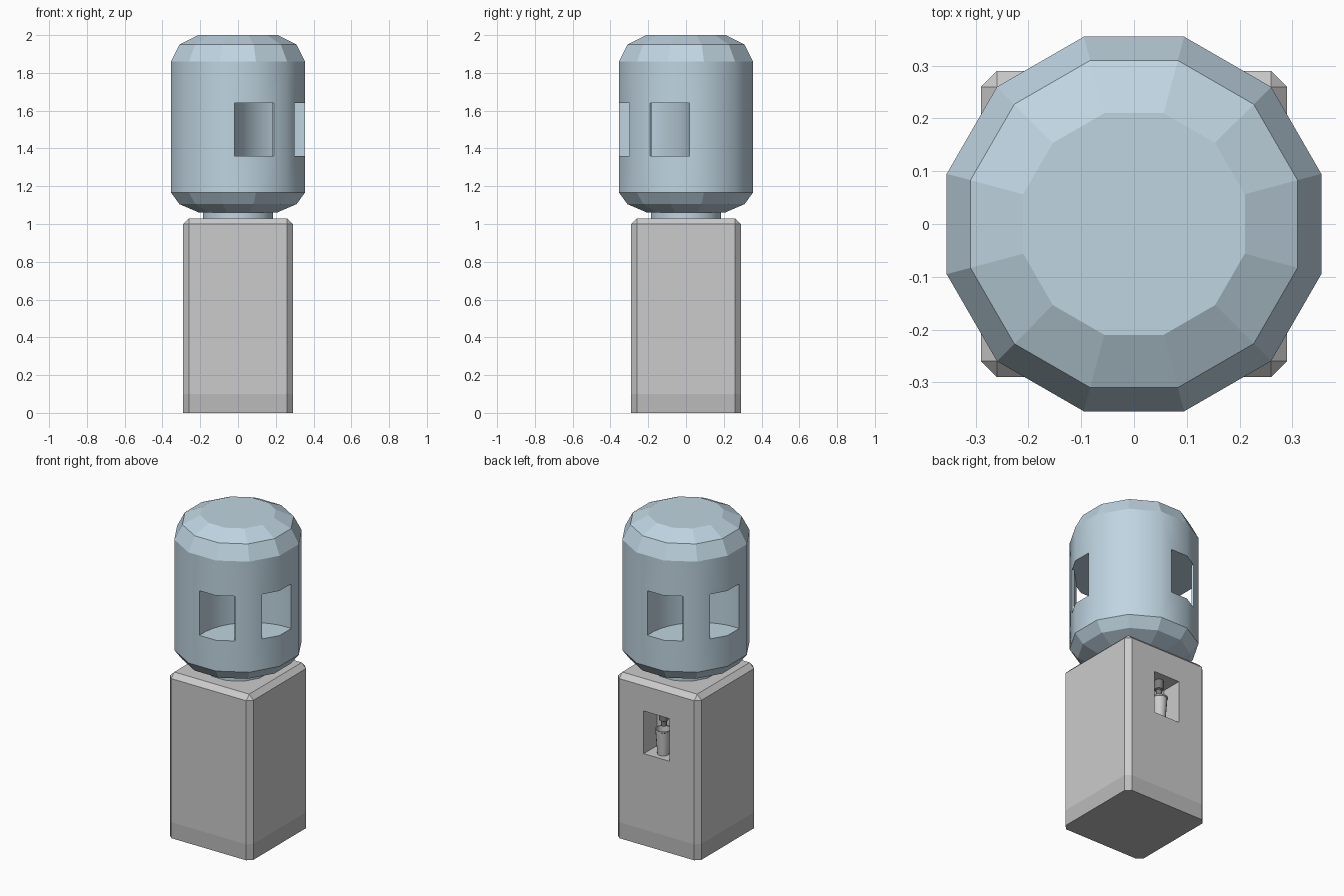
import bpy, bmesh, math
from mathutils import Matrix, Vector

if "Cube" in bpy.data.objects:
    bpy.data.objects.remove(bpy.data.objects["Cube"])


def material(name, rgb):
    m = bpy.data.materials.new(name)
    m.diffuse_color = (*rgb, 1)
    m.use_nodes = True
    m.node_tree.nodes["Principled BSDF"].inputs["Base Color"].default_value = m.diffuse_color
    return m


def add_object(name, bm, *mats):
    bmesh.ops.recalc_face_normals(bm, faces=bm.faces)
    me = bpy.data.meshes.new(name)
    bm.to_mesh(me)
    bm.free()
    ob = bpy.data.objects.new(name, me)
    bpy.context.collection.objects.link(ob)
    for m in mats:
        me.materials.append(m)
    return ob


def lathe(name, profile, sides, mat, y=0.0):
    """Closed solid of revolution; profile is (circumradius, z)."""
    bm = bmesh.new()
    rings = []
    for r, z in profile:
        angles = [2 * math.pi * (i + 0.5) / sides for i in range(sides)]
        rings.append([bm.verts.new((r * math.cos(a), y + r * math.sin(a), z)) for a in angles])
    for a, b in zip(rings, rings[1:]):
        for i in range(sides):
            j = (i + 1) % sides
            bm.faces.new((a[i], a[j], b[j], b[i]))
    bm.faces.new(rings[0][::-1])
    bm.faces.new(rings[-1])
    return add_object(name, bm, mat)


def prism(name, points, z0, z1):
    bm = bmesh.new()
    face = bm.faces.new([bm.verts.new((x, y, z0)) for x, y in points])
    ext = bmesh.ops.extrude_face_region(bm, geom=[face])
    top = [g for g in ext["geom"] if isinstance(g, bmesh.types.BMVert)]
    bmesh.ops.translate(bm, verts=top, vec=(0, 0, z1 - z0))
    return add_object(name, bm)


def cut(ob, cutter):
    mod = ob.modifiers.new("cut", "BOOLEAN")
    mod.operation, mod.solver, mod.object = "DIFFERENCE", "EXACT", cutter
    bpy.context.view_layer.objects.active = ob
    bpy.ops.object.modifier_apply(modifier=mod.name)
    bpy.data.objects.remove(cutter)


def smooth_walls(ob, tilt=0.2, limit=math.radians(32)):
    """Smooth the upright walls only; everything else stays faceted."""
    bm = bmesh.new()
    bm.from_mesh(ob.data)
    for f in bm.faces:
        f.smooth = abs(f.normal.z) < tilt
    for e in bm.edges:
        if len(e.link_faces) == 2:
            a, b = e.link_faces
            e.smooth = a.smooth == b.smooth and e.calc_face_angle(0) < limit
    bm.to_mesh(ob.data)
    bm.free()


grey = material("grey", (0.6, 0.6, 0.6))
dark_grey = material("plinth_grey", (0.5, 0.5, 0.5))
blue = material("bottle_blue", (0.52, 0.66, 0.75))
white = material("cup_white", (0.85, 0.85, 0.85))
black = material("tap_dark", (0.2, 0.2, 0.2))

# Cabinet: box with chamfered uprights and top, darker plinth band
bm = bmesh.new()
bmesh.ops.create_cube(bm, size=1, matrix=Matrix.Translation((0, 0, 0.515)) @ Matrix.Diagonal((0.58, 0.58, 1.03, 1)))
edges = [e for e in bm.edges if max(v.co.z for v in e.verts) > 0.5]
bmesh.ops.bevel(bm, geom=edges, offset=0.03, segments=1, affect="EDGES")
bmesh.ops.bisect_plane(bm, geom=bm.verts[:] + bm.edges[:] + bm.faces[:], plane_co=(0, 0, 0.1), plane_no=(0, 0, 1))
for f in bm.faces:
    f.material_index = int(f.calc_center_median().z < 0.1)
cabinet = add_object("cabinet", bm, grey, dark_grey)

# Dispensing niche in the back face
niche = [(-0.09, 0.16), (0.09, 0.16), (0.09, 0.4), (-0.09, 0.4)]
cut(cabinet, prism("niche_cutter", niche, 0.575, 0.842))

# Tap and cup inside the niche
tap = lathe("tap", [(0.026, 0.845), (0.026, 0.785), (0.017, 0.78), (0.017, 0.75)], 16, black, 0.22)
cup = lathe("cup", [(0.034, 0.575), (0.045, 0.722), (0.048, 0.724), (0.048, 0.732), (0.042, 0.732), (0.031, 0.582)],
            16, white, 0.225)
smooth_walls(tap)
smooth_walls(cup)

# Bottle: twelve-sided, neck plugged into the cabinet top
k = 1 / math.cos(math.radians(15))
outline = [(0.185, 1.02), (0.185, 1.062), (0.21, 1.062), (0.31, 1.105), (0.355, 1.167),
           (0.355, 1.86), (0.31, 1.95), (0.21, 2.0)]
bottle = lathe("bottle", [(r * k, z) for r, z in outline], 12, blue)

# Two hand grips: curved pocket behind a flat bar, on opposite corners
arc = [math.radians(-90 + 10 * i) for i in range(19)]
shape = [(0.343 * math.sin(a), 0.455 - 0.343 * math.cos(a)) for a in arc]
shape += [(0.078, 0.455), (0.078, 0.335), (-0.078, 0.335), (-0.078, 0.455)]
for s in (1, -1):
    u, v = Vector((s, -s)).normalized(), Vector((s, s)).normalized()
    cut(bottle, prism("grip_cutter", [tuple(v * a + u * b) for a, b in shape], 1.36, 1.64))
smooth_walls(bottle)
